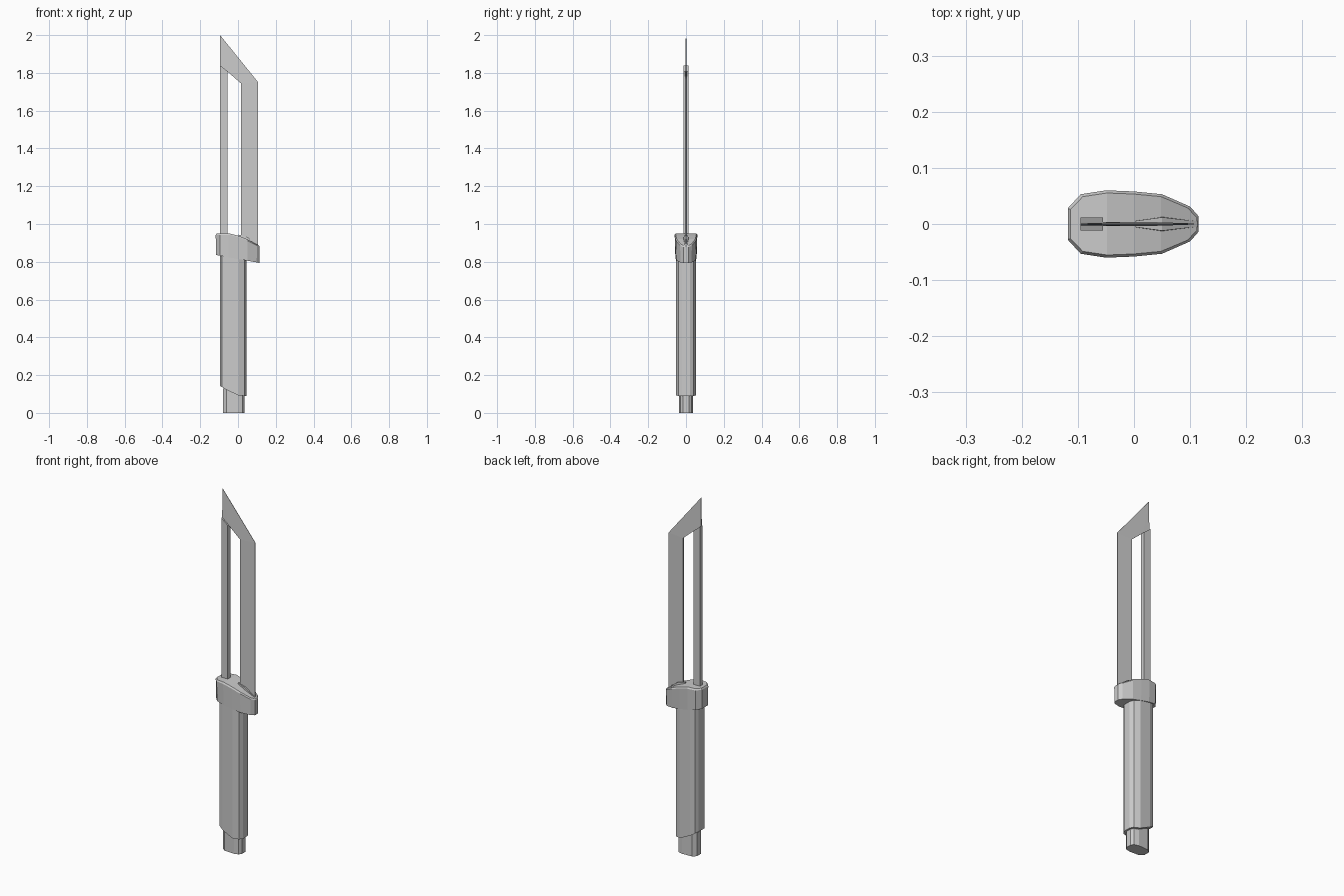
import bpy, bmesh

if "Cube" in bpy.data.objects:
    bpy.data.objects.remove(bpy.data.objects["Cube"])


def make(name, bm):
    bmesh.ops.recalc_face_normals(bm, faces=bm.faces)
    mesh = bpy.data.meshes.new(name)
    bm.to_mesh(mesh)
    bm.free()
    ob = bpy.data.objects.new(name, mesh)
    bpy.context.collection.objects.link(ob)
    return ob


def lerp_z(x, pts):
    # piecewise linear height along x
    if x <= pts[0][0]:
        return pts[0][1]
    for (x0, z0), (x1, z1) in zip(pts, pts[1:]):
        if x <= x1:
            return z0 + (z1 - z0) * (x - x0) / (x1 - x0)
    return pts[-1][1]


def loft(name, half, layers):
    # half: section points (x, y) mirrored across y; layers: (height pts, scale x, scale y)
    ring = half + [(x, -y) for x, y in reversed(half)]
    cx = (half[0][0] + half[-1][0]) / 2
    bm = bmesh.new()
    rings = [[bm.verts.new((cx + (x - cx) * sx, y * sy, lerp_z(x, zs))) for x, y in ring]
             for zs, sx, sy in layers]
    n = len(ring)
    for a, b in zip(rings, rings[1:]):
        for i in range(n):
            j = (i + 1) % n
            bm.faces.new((a[i], a[j], b[j], b[i]))
    # caps as strips across y, so sloped ends stay clean
    for r in (rings[0], rings[-1]):
        for i in range(len(half) - 1):
            bm.faces.new((r[i], r[i + 1], r[n - 2 - i], r[n - 1 - i]))
    return make(name, bm)


# Pommel
loft("pommel", [(-0.08, 0.018), (-0.06, 0.034), (0.0, 0.037), (0.025, 0.03), (0.035, 0.016)],
     [([(0, 0.0)], 1, 1), ([(0, 0.13)], 1, 1)])

# Grip with slanted lower end
loft("grip", [(-0.095, 0.025), (-0.086, 0.042), (-0.06, 0.051), (0.004, 0.053),
              (0.035, 0.04), (0.046, 0.02)],
     [([(-0.095, 0.143), (-0.01, 0.092), (0.046, 0.09)], 1, 1), ([(0, 0.86)], 1, 1)])

# Guard, sloping down towards the cutting edge
low = [(-0.118, 0.836), (0.115, 0.794)]
top = [(-0.118, 0.942), (-0.05, 0.943), (0.0, 0.93), (0.05, 0.912), (0.115, 0.878)]
crown = [(x, z + 0.008) for x, z in top]
loft("guard", [(-0.118, 0.028), (-0.095, 0.053), (-0.05, 0.06), (0.0, 0.058),
               (0.05, 0.053), (0.1, 0.031), (0.115, 0.014)],
     [(low, 0.99, 0.94), (top, 1, 1), (crown, 0.96, 0.92)])

# Collar around the blade root
loft("blade_collar", [(0.003, 0.007), (0.05, 0.015), (0.113, 0.006)],
     [([(0, 0.86)], 1, 1),
      ([(0.003, 0.944), (0.05, 0.931), (0.113, 0.884)], 1, 0.8)])

# Spine bar behind the window
loft("blade_spine", [(-0.095, 0.012), (-0.055, 0.012)],
     [([(0, 0.9)], 1, 1), ([(-0.095, 1.84), (-0.055, 1.808)], 1, 1)])

# Blade: (x, z, half thickness), two faces per side, thinning to the edge
pts = [(-0.095, 2.0, 0.001), (-0.095, 1.838, 0.004), (-0.057, 1.808, 0.004),
       (0.015, 1.745, 0.004), (0.015, 0.86, 0.004), (0.107, 0.86, 0.001),
       (0.107, 1.75, 0.001)]
bm = bmesh.new()
sides = [[bm.verts.new((x, s * t, z)) for x, z, t in pts] for s in (-1, 1)]
for v in sides:
    for f in ((0, 1, 2), (0, 2, 3, 6), (3, 4, 5, 6)):
        bm.faces.new([v[i] for i in f])
for i in range(len(pts)):
    j = (i + 1) % len(pts)
    bm.faces.new((sides[0][i], sides[0][j], sides[1][j], sides[1][i]))
make("blade", bm)
